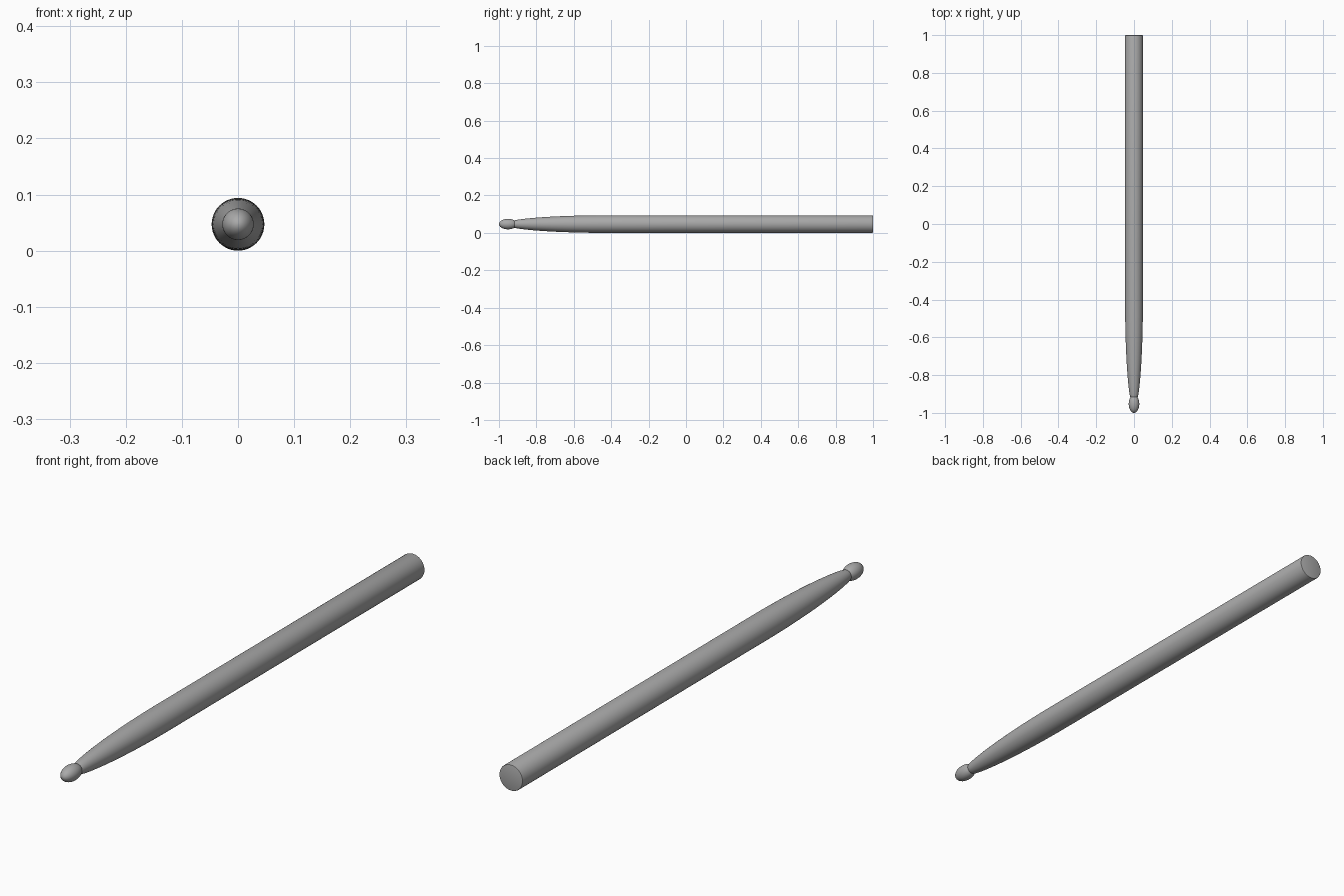
import bpy, bmesh, math

cube = bpy.data.objects.get("Cube")
if cube:
    bpy.data.objects.remove(cube)

SIDES = 48
RADIUS = 0.047
NECK_Y = -0.917
TAPER_END = -0.43

grey = bpy.data.materials.new("plain_grey")
grey.use_nodes = True
grey.diffuse_color = (0.4, 0.4, 0.4, 1)
grey.node_tree.nodes["Principled BSDF"].inputs["Base Color"].default_value = grey.diffuse_color


def lathe(name, profile):
    """Spin (y, radius) points round the long axis and close both ends."""
    bm = bmesh.new()
    rings = []
    for y, r in profile:
        angles = [math.tau * i / SIDES for i in range(SIDES)]
        rings.append([bm.verts.new((r * math.cos(a), y, RADIUS + r * math.sin(a))) for a in angles])
    for a, b in zip(rings, rings[1:]):
        for i in range(SIDES):
            j = (i + 1) % SIDES
            bm.faces.new((a[i], a[j], b[j], b[i]))
    bm.faces.new(rings[0])
    bm.faces.new(rings[-1])
    bmesh.ops.recalc_face_normals(bm, faces=bm.faces)
    mesh = bpy.data.meshes.new(name)
    bm.to_mesh(mesh)
    bm.free()
    mesh.materials.append(grey)
    obj = bpy.data.objects.new(name, mesh)
    bpy.context.collection.objects.link(obj)
    bpy.ops.object.select_all(action="DESELECT")
    obj.select_set(True)
    bpy.context.view_layer.objects.active = obj
    bpy.ops.object.shade_smooth_by_angle(angle=math.radians(40))
    return obj


# Shaft: rounded shoulder taper, straight grip, slightly bevelled butt
shaft = []
for i in range(25):
    t = (i / 24) ** 2
    swell = (1 - (1 - t) ** 2) ** 0.7
    shaft.append((NECK_Y + t * (TAPER_END - NECK_Y), 0.019 + (RADIUS - 0.019) * swell))
shaft += [(0.996, RADIUS), (0.999, RADIUS - 0.001), (1, RADIUS - 0.004)]
lathe("stick_shaft", shaft)

# Tip: an oval bead that narrows to the neck
tip = []
for i in range(21):
    a = 0.02 + (math.radians(140) - 0.02) * i / 20
    tip.append((-0.952 - 0.048 * math.cos(a), 0.028 * math.sin(a)))
lathe("stick_tip", tip)
